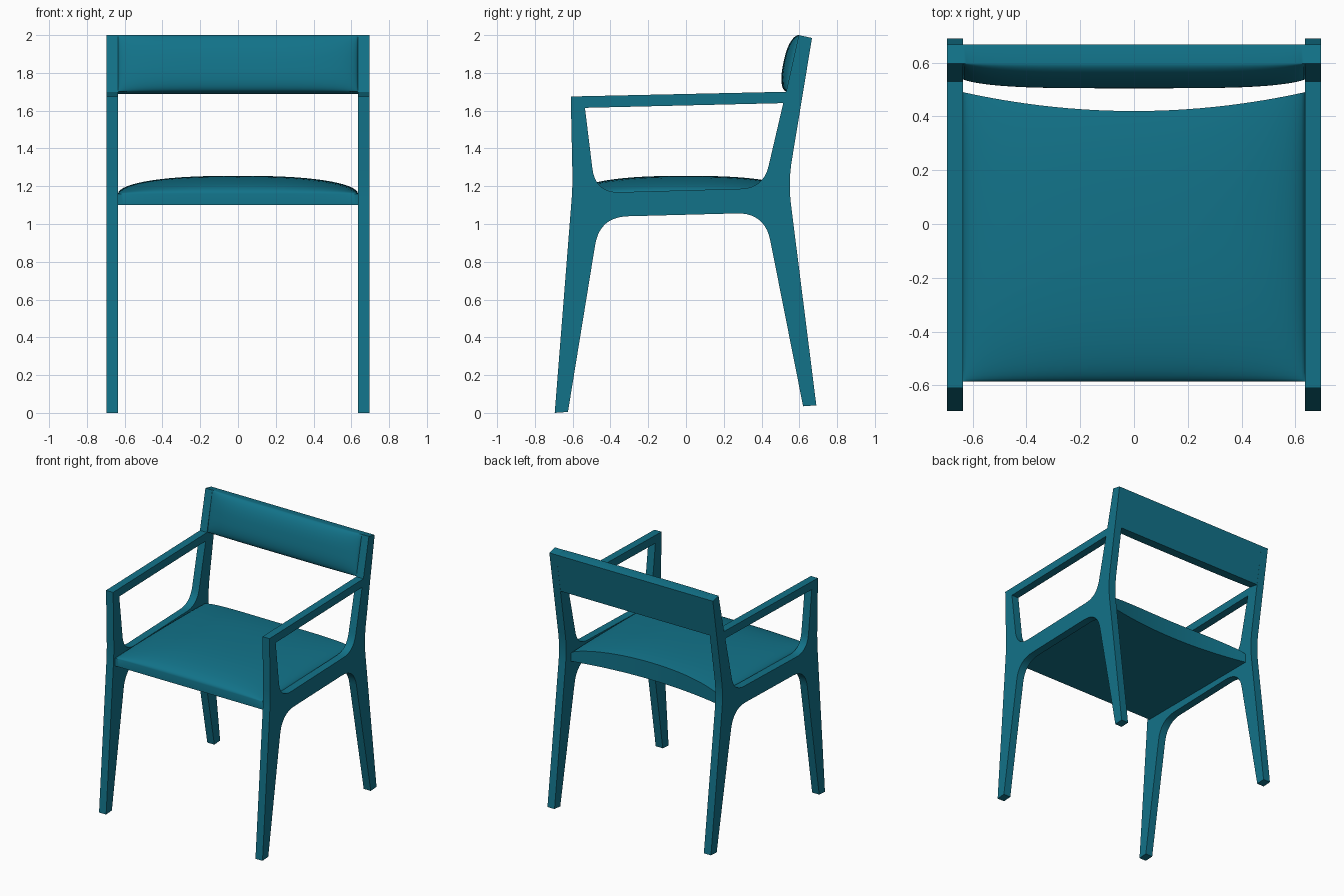
import bpy, bmesh
from math import cos, pi, radians
from mathutils import Vector, Matrix

if "Cube" in bpy.data.objects:
    bpy.data.objects.remove(bpy.data.objects["Cube"])

teal = bpy.data.materials.new("teal")
teal.diffuse_color = (0.006, 0.17, 0.25, 1)
teal.use_nodes = True
teal.node_tree.nodes["Principled BSDF"].inputs["Base Color"].default_value = teal.diffuse_color


def finish(obj, angle=35):
    obj.data.materials.clear()
    obj.data.materials.append(teal)
    bpy.ops.object.select_all(action='DESELECT')
    obj.select_set(True)
    bpy.context.view_layer.objects.active = obj
    bpy.ops.object.shade_smooth_by_angle(angle=radians(angle))


def rounded(corners, steps=10):
    """Outline from (y, z, cut) corners; each cut length is replaced by a curve."""
    out = []
    for i, (y, z, r) in enumerate(corners):
        p = Vector((y, z))
        if r == 0:
            out.append(p)
            continue
        a = Vector(corners[i - 1][:2])
        b = Vector(corners[(i + 1) % len(corners)][:2])
        a = p + (a - p).normalized() * r
        b = p + (b - p).normalized() * r
        for k in range(steps + 1):
            t = k / steps
            out.append(a * (1 - t) ** 2 + p * 2 * t * (1 - t) + b * t * t)
    return out


def side_frame(name, x):
    cu = bpy.data.curves.new(name, 'CURVE')
    cu.dimensions = '2D'
    cu.fill_mode = 'BOTH'
    cu.extrude = 0.03
    for loop in (outer, opening):
        pts = rounded(loop)
        sp = cu.splines.new('POLY')
        sp.points.add(len(pts) - 1)
        for q, p in zip(sp.points, pts):
            q.co = (p.x, p.y, 0, 1)
        sp.use_cyclic_u = True
    obj = bpy.data.objects.new(name, cu)
    bpy.context.collection.objects.link(obj)
    bpy.ops.object.select_all(action='DESELECT')
    obj.select_set(True)
    bpy.context.view_layer.objects.active = obj
    bpy.ops.object.convert(target='MESH')
    obj = bpy.context.object
    # profile axes to y and z, thickness to x
    obj.data.transform(Matrix(((0, 0, 1, x), (1, 0, 0, 0), (0, 1, 0, 0), (0, 0, 0, 1))))
    bm = bmesh.new()
    bm.from_mesh(obj.data)
    bmesh.ops.remove_doubles(bm, verts=bm.verts, dist=0.0001)
    bmesh.ops.recalc_face_normals(bm, faces=bm.faces)
    bm.to_mesh(obj.data)
    bm.free()
    finish(obj)


def padded_panel(name, top, base, n=32):
    """Grid over u, v in -1..1: a domed face plus its flat opposite face."""
    s = [-cos(pi * i / n) for i in range(n + 1)]
    bm = bmesh.new()
    grids = [[[bm.verts.new(f(u, v)) for u in s] for v in s] for f in (top, base)]
    for g in grids:
        for j in range(n):
            for i in range(n):
                bm.faces.new((g[j][i], g[j][i + 1], g[j + 1][i + 1], g[j + 1][i]))
    rims = [g[0] + [r[-1] for r in g[1:]] + g[-1][-2::-1] + [r[0] for r in g[-2:0:-1]]
            for g in grids]
    a, b = rims
    for i in range(len(a)):
        bm.faces.new((a[i - 1], a[i], b[i], b[i - 1]))
    bmesh.ops.recalc_face_normals(bm, faces=bm.faces)
    me = bpy.data.meshes.new(name)
    bm.to_mesh(me)
    bm.free()
    obj = bpy.data.objects.new(name, me)
    bpy.context.collection.objects.link(obj)
    finish(obj)


def dome(t, k):
    return max(0, 1 - abs(t) ** k) ** 0.5


# Side frames: legs, rail, arm and back post in one profile
outer = [(-0.695, 0, 0), (-0.625, 0.005, 0), (-0.457, 1.037, 0.15), (0.417, 1.06, 0.15),
         (0.62, 0.035, 0), (0.69, 0.04, 0), (0.541, 1.22, 0.12), (0.667, 1.985, 0),
         (0.597, 2.0, 0), (0.53, 1.70, 0), (-0.61, 1.675, 0), (-0.60, 1.2, 0.08)]
opening = [(-0.535, 1.615, 0), (-0.48, 1.165, 0.13), (0.41, 1.19, 0.12), (0.515, 1.64, 0)]
side_frame("left_side_frame", -0.665)
side_frame("right_side_frame", 0.665)


# Seat: domed cushion with a concave back edge
def seat_xy(u, v):
    back = 0.42 + 0.07 * u * u
    return 0.635 * u, -0.585 + (back + 0.585) * (v + 1) / 2


def seat_top(u, v):
    x, y = seat_xy(u, v)
    return x, y, 1.16 + 0.095 * dome(u, 2.5) * dome(y / 0.585, 2.5)


padded_panel("seat", seat_top, lambda u, v: (*seat_xy(u, v), 1.10))


# Backrest: leaning slab with a padded front
def back_front(u, v):
    t = (v + 1) / 2
    return (0.635 * u, 0.537 + 0.06 * t - 0.052 * dome(u, 4) * dome(v, 2.5),
            1.70 + 0.30 * t)


def back_rear(u, v):
    t = (v + 1) / 2
    return 0.635 * u, 0.617 + 0.05 * t, 1.687 + 0.298 * t


padded_panel("backrest", back_front, back_rear)
